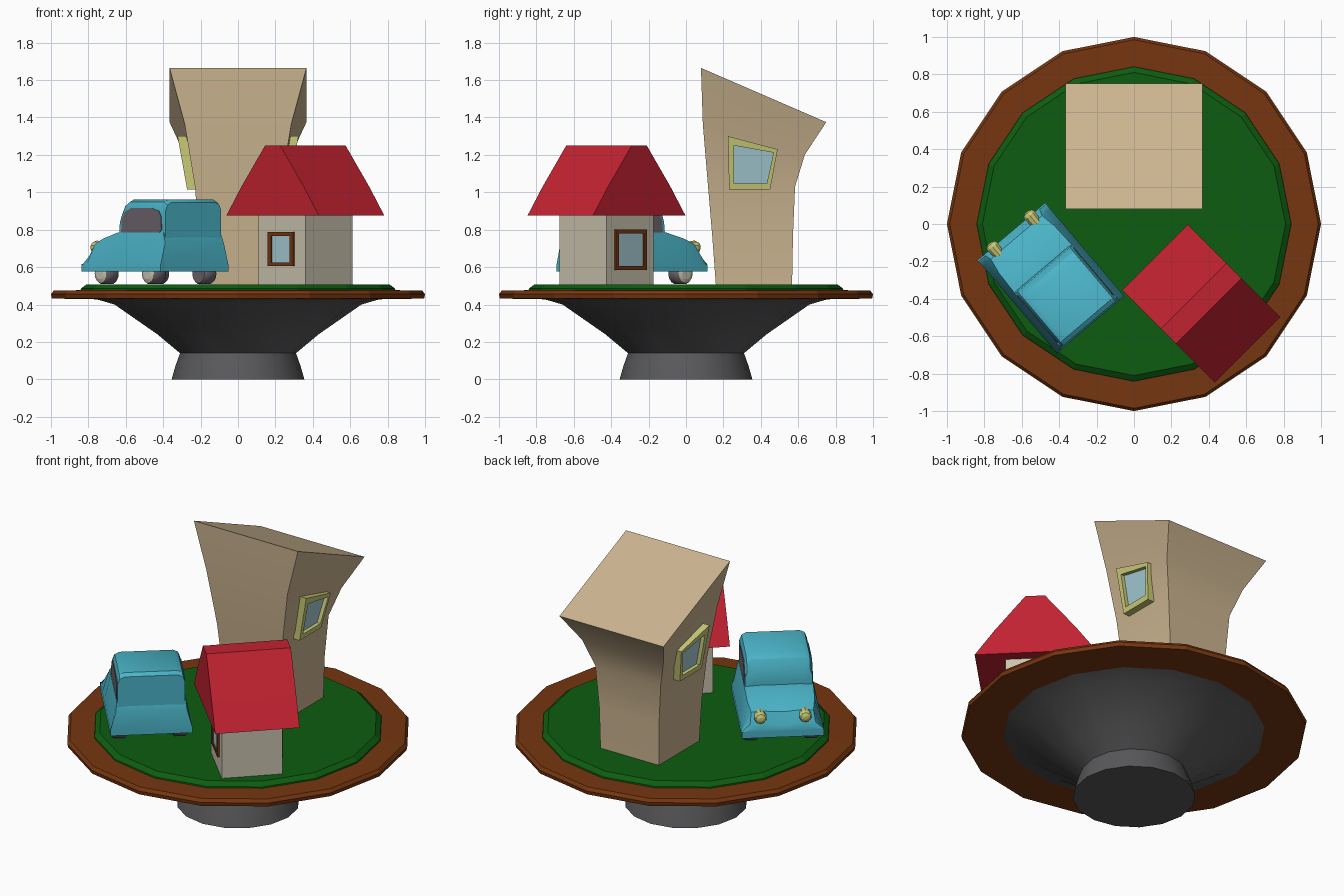
import bpy, bmesh, math
from mathutils import Matrix, Vector

if "Cube" in bpy.data.objects:
    bpy.data.objects.remove(bpy.data.objects["Cube"])


def material(name, rgb):
    m = bpy.data.materials.new(name)
    m.diffuse_color = (*rgb, 1)
    m.use_nodes = True
    m.node_tree.nodes["Principled BSDF"].inputs["Base Color"].default_value = m.diffuse_color
    return m


GREY = material("dark_grey", (.10, .10, .105))
BROWN = material("brown", (.18, .037, .005))
GREEN = material("green", (.004, .107, .005))
TAN = material("tan", (.60, .46, .28))
YELLOW = material("yellow_green", (.60, .60, .19))
BLUE = material("glass_blue", (.38, .60, .66))
CREAM = material("cream", (.60, .55, .43))
RED = material("red", (.53, .016, .03))
TEAL = material("teal", (.07, .46, .58))
SMOKE = material("smoke_grey", (.15, .13, .15))


def loft(name, rings, mat, matrix=Matrix(), smooth=None, loop=False):
    """Skin a list of equal-length closed rings; cap the ends or loop them."""
    bm = bmesh.new()
    vs = [[bm.verts.new(matrix @ Vector(p)) for p in r] for r in rings]
    n = len(rings[0])
    pairs = list(zip(vs, vs[1:]))
    if loop:
        pairs.append((vs[-1], vs[0]))
    for a, b in pairs:
        for i in range(n):
            j = (i + 1) % n
            bm.faces.new((a[i], a[j], b[j], b[i]))
    if not loop:
        bm.faces.new(vs[0])
        bm.faces.new(vs[-1])
    bmesh.ops.recalc_face_normals(bm, faces=bm.faces)
    me = bpy.data.meshes.new(name)
    bm.to_mesh(me)
    bm.free()
    me.materials.append(mat)
    ob = bpy.data.objects.new(name, me)
    bpy.context.collection.objects.link(ob)
    if smooth:
        bpy.ops.object.select_all(action='DESELECT')
        ob.select_set(True)
        bpy.context.view_layer.objects.active = ob
        bpy.ops.object.shade_smooth_by_angle(angle=math.radians(smooth))
    return ob


def lathe(name, profile, mat, n=16, matrix=Matrix(), smooth=None):
    ring = [(math.cos(2 * math.pi * i / n), math.sin(2 * math.pi * i / n)) for i in range(n)]
    return loft(name, [[(r * c, r * s, z) for c, s in ring] for r, z in profile],
                mat, matrix, smooth)


def window(name, outer, inner, place, depth, glass_depth, frame_mat, matrix=Matrix()):
    """Raised frame and glass plate; place(a, z, d) gives a point d off the wall."""
    ring = lambda pts, d: [place(a, z, d) for a, z in pts]
    loft(name + "_frame", [ring(outer, -.02), ring(outer, depth), ring(inner, depth),
                           ring(inner, -.02)], frame_mat, matrix, loop=True)
    loft(name + "_glass", [ring(inner, glass_depth - .006), ring(inner, glass_depth)], BLUE, matrix)


# pedestal, rim and lawn
lathe("pedestal", [(.355, 0), (.335, .07), (.31, .14), (.43, .24), (.66, .40), (.78, .435)],
      GREY, smooth=40)
lathe("rim", [(.76, .428), (.995, .432), (1, .455), (.985, .475), (.80, .477)], BROWN)
lathe("lawn", [(.845, .45), (.84, .485), (.81, .508)], GREEN)

# bent tower: front (y, z, half width) and back (y, z, half width) per level
levels = [((.16, .50, .205), (.567, .50, .205)),
          ((.14, .77, .21), (.572, .77, .21)),
          ((.118, 1.03, .23), (.583, 1.03, .23)),
          ((.09, 1.365, .285), (.635, 1.2, .285)),
          ((.08, 1.665, .366), (.75, 1.375, .366))]
loft("tower", [[(-fw, fy, fz), (fw, fy, fz), (bw, by, bz), (-bw, by, bz)]
               for (fy, fz, fw), (by, bz, bw) in levels], TAN, smooth=35)
for side, label in ((-1, "left"), (1, "right")):
    window("tower_window_" + label,
           [(.225, 1.30), (.49, 1.23), (.45, 1.015), (.23, 1.015)],
           [(.257, 1.25), (.468, 1.212), (.432, 1.048), (.257, 1.048)],
           lambda a, z, d: (side * (.23 + (z - 1.015) * .18 + d), a, z), .042, .018, YELLOW)

# cottage: local x runs along the ridge
HOUSE = Matrix.Translation((.36, -.425, 0)) @ Matrix.Rotation(math.radians(45), 4, 'Z')
W = .178
loft("cottage_walls", [[(-W, -W, z), (W, -W, z), (W, W, z), (-W, W, z)] for z in (.50, .88)],
     CREAM, HOUSE)
half = [(.35, .875), (.236, 1.03), (.057, 1.25)]
gable = half + [(-y, z) for y, z in reversed(half)]
loft("cottage_roof", [[(x, y, z) for y, z in gable] for x in (-.2475, .2475)], RED, HOUSE)


def rect(w, z0, z1):
    return [(-w, z0), (w, z0), (w, z1), (-w, z1)]


for side, label, w, z0, z1 in ((-1, "front", .095, .605, .787), (1, "back", .118, .585, .80)):
    window("cottage_window_" + label, rect(w, z0, z1), rect(w - .024, z0 + .02, z1 - .02),
           lambda a, z, d: (side * (W + d), a, z), .012, .004, BROWN, HOUSE)

# van: local x forward, local y left
VAN = Matrix.Translation((-.444, -.289, 0)) @ Matrix.Rotation(math.radians(130.3), 4, 'Z')


def section(x, pts):
    return [(x, y, z) for y, z in pts] + [(x, -y, z) for y, z in reversed(pts)]


# lower body: x, skirt half width, fender half width, fender height, hood height
stations = [(-.327, .237, .205, .73, .735), (-.305, .237, .20, .785, .79),
            (.07, .237, .20, .785, .79), (.20, .237, .195, .752, .765),
            (.285, .237, .18, .722, .72), (.318, .237, .19, .66, .65),
            (.327, .237, .20, .628, .628)]
loft("van_body", [section(x, [(ws, .577), (ws, .615), (wf, zf), (.12, zf + .006), (.03, zh)])
                  for x, ws, wf, zf, zh in stations], TEAL, VAN, smooth=30)

# cabin: x and roof height
loft("van_cabin", [section(x, [(.195, .73), (.195, t - .045), (.183, t - .014), (.155, t)])
                   for x, t in ((-.318, .945), (-.295, .962), (-.01, .962), (.03, .94),
                                (.06, .885), (.068, .80))], TEAL, VAN, smooth=30)

# side glass
pane = [(.045, .78), (.042, .85), (.015, .895), (-.04, .917), (-.20, .917),
        (-.265, .90), (-.285, .87), (-.287, .80), (-.27, .785)]
for side, label in ((1, "left"), (-1, "right")):
    loft("van_side_glass_" + label, [[(x, side * y, z) for x, z in pane] for y in (.192, .199)],
         SMOKE, VAN)
    # headlights
    lathe("headlight_" + label, [(.03, -.06), (.037, 0), (.03, .018), (.012, .026)], YELLOW, 10,
          VAN @ Matrix.Translation((.328, side * .13, .705)) @ Matrix.Rotation(math.pi / 2, 4, 'Y'))
    # wheels with pale hub faces
    for x, end in ((.19, "front"), (-.20, "rear")):
        spot = (VAN @ Matrix.Translation((x, side * .175, .565))
                @ Matrix.Rotation(-side * math.pi / 2, 4, 'X'))
        lathe(f"tyre_{end}_{label}", [(.05, -.04), (.058, -.03), (.058, .03), (.05, .042)],
              SMOKE, 14, spot, smooth=40)
        lathe(f"hub_{end}_{label}", [(.05, .03), (.05, .044), (.03, .052)], CREAM, 14, spot)
